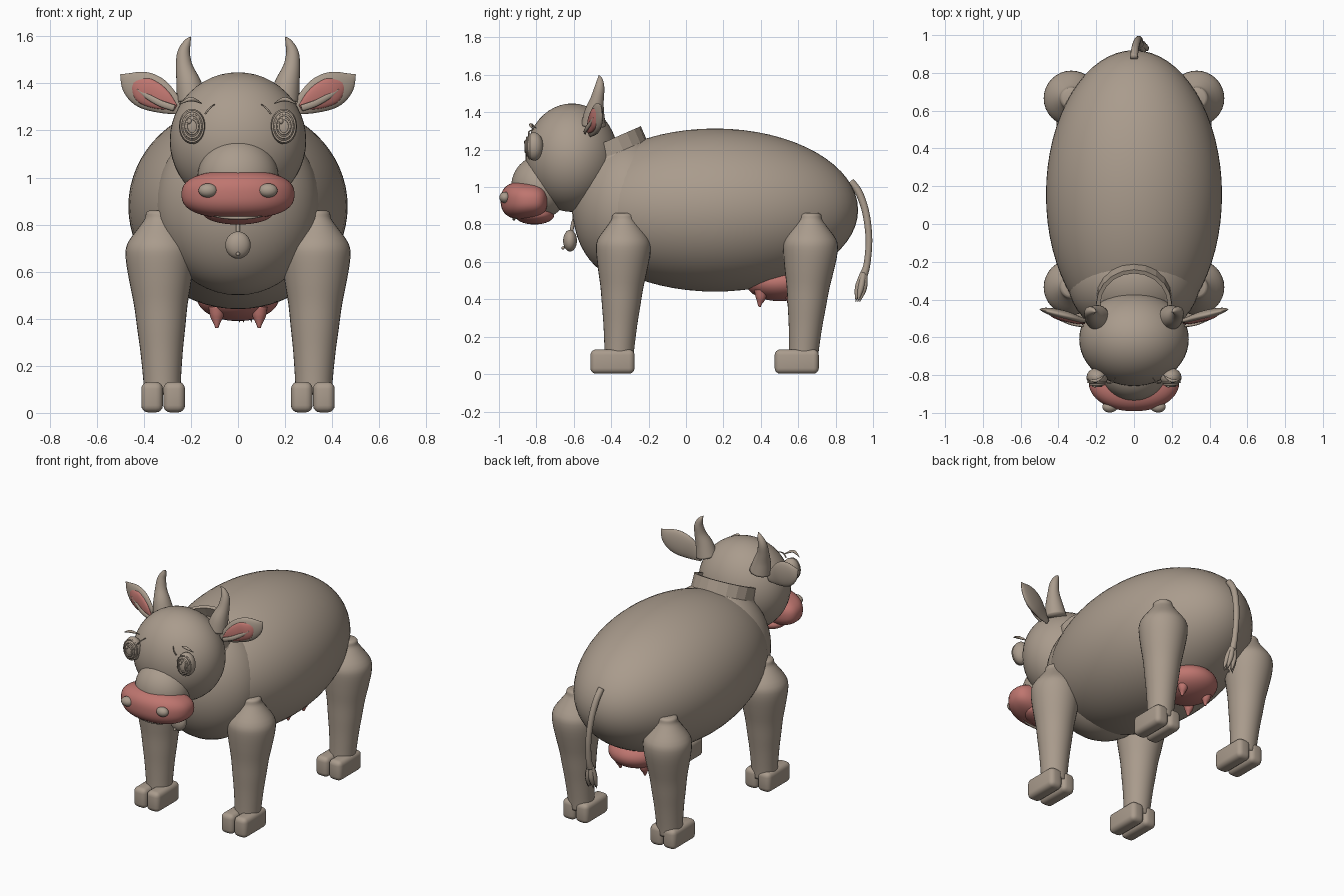
import bpy, bmesh, math
from mathutils import Vector

if "Cube" in bpy.data.objects:
    bpy.data.objects.remove(bpy.data.objects["Cube"])


def material(name, rgb):
    m = bpy.data.materials.new(name)
    m.diffuse_color = (*rgb, 1)
    m.use_nodes = True
    m.node_tree.nodes["Principled BSDF"].inputs["Base Color"].default_value = m.diffuse_color
    return m


HIDE = material("taupe_hide", (0.40, 0.33, 0.265))
PINK = material("soft_pink", (0.52, 0.18, 0.16))


def finish(name, bm, mat, smooth=True):
    bmesh.ops.recalc_face_normals(bm, faces=bm.faces)
    me = bpy.data.meshes.new(name)
    bm.to_mesh(me)
    bm.free()
    me.materials.append(mat)
    for p in me.polygons:
        p.use_smooth = smooth
    ob = bpy.data.objects.new(name, me)
    bpy.context.collection.objects.link(ob)
    return ob


def ellipsoid(name, loc, size, mat=HIDE, n=2.0, bend=0.0, seg=48):
    """Ellipsoid; n > 2 squares it off, bend sweeps the sides backward."""
    bm = bmesh.new()
    bmesh.ops.create_uvsphere(bm, u_segments=seg, v_segments=seg // 2, radius=1)
    for v in bm.verts:
        d = sum(abs(c) ** n for c in v.co) ** (1 / n)
        v.co = Vector([c / d * s for c, s in zip(v.co, size)])
        v.co.y += bend * v.co.x ** 2
        v.co += Vector(loc)
    return finish(name, bm, mat)


def loft(name, rows, mat=HIDE, flat=1.0, ref=(0, 1, 0), steps=5, seg=24):
    """Tube through (x, y, z, radius) rows; flat squashes it along ref."""
    rows = [Vector(r) for r in rows]
    p = [rows[0]] + rows + [rows[-1]]
    path = []
    for i in range(1, len(p) - 2):
        a, b, c, d = p[i - 1:i + 3]
        for k in range(steps):
            t = k / steps
            path.append(0.5 * (2 * b + (c - a) * t + (2 * a - 5 * b + 4 * c - d) * t * t
                               + (3 * b - a - 3 * c + d) * t ** 3))
    path.append(rows[-1])
    bm = bmesh.new()
    rings = []
    for i, q in enumerate(path):
        tan = (path[min(i + 1, len(path) - 1)] - path[max(i - 1, 0)]).to_3d().normalized()
        u = tan.cross(Vector(ref)).normalized()
        v = u.cross(tan)
        r = max(q[3], 0.001)
        rings.append([bm.verts.new(q.to_3d() + u * r * math.cos(a) + v * r * flat * math.sin(a))
                      for a in (2 * math.pi * j / seg for j in range(seg))])
    for r0, r1 in zip(rings, rings[1:]):
        for j in range(seg):
            k = (j + 1) % seg
            bm.faces.new((r0[j], r0[k], r1[k], r1[j]))
    bm.faces.new(rings[0])
    bm.faces.new(rings[-1])
    return finish(name, bm, mat)


def ring(name, loc, rx, rz, tube):
    """Oval ring facing the front."""
    bm = bmesh.new()
    grid = []
    for i in range(32):
        a = 2 * math.pi * i / 32
        grid.append([bm.verts.new((loc[0] + (rx + tube * math.cos(b)) * math.cos(a),
                                   loc[1] + tube * math.sin(b),
                                   loc[2] + (rz + tube * math.cos(b)) * math.sin(a)))
                     for b in (2 * math.pi * j / 8 for j in range(8))])
    for i in range(32):
        for j in range(8):
            m, n = (i + 1) % 32, (j + 1) % 8
            bm.faces.new((grid[i][j], grid[m][j], grid[m][n], grid[i][n]))
    return finish(name, bm, HIDE)


def hoof(name, loc, size):
    bm = bmesh.new()
    bmesh.ops.create_cube(bm, size=1)
    for v in bm.verts:
        v.co = Vector([c * s for c, s in zip(v.co, size)]) + Vector(loc)
    bmesh.ops.bevel(bm, geom=bm.edges[:], offset=0.03, segments=4, profile=0.5, affect='EDGES')
    return finish(name, bm, HIDE)


# Torso, chest and neck
ellipsoid("body", (0, 0.155, 0.877), (0.466, 0.765, 0.436), seg=64)
ellipsoid("chest", (0, -0.30, 0.88), (0.35, 0.305, 0.38))
loft("neck", [(0, -0.33, 1.02, 0.27), (0, -0.37, 1.11, 0.235), (0, -0.40, 1.19, 0.19)])

# Collar: open band tilted forward
bm = bmesh.new()
axis, side = Vector((0, -0.4, 0.917)), Vector((0, 0.917, 0.4))
loops = []
for h, r in ((0, 0.20), (0.08, 0.20), (0.08, 0.178), (0, 0.178)):
    c = Vector((0, -0.393, 1.172)) + axis * h
    loops.append([bm.verts.new(c + Vector((r * math.cos(a), 0, 0)) + side * r * math.sin(a))
                  for a in (2 * math.pi * j / 20 for j in range(20))])
for i in range(4):
    for j in range(20):
        k = (j + 1) % 20
        n = (i + 1) % 4
        bm.faces.new((loops[i][j], loops[i][k], loops[n][k], loops[n][j]))
finish("collar", bm, HIDE, smooth=False)

# Bell hanging from the chest
loft("bell_strap", [(0, -0.57, 0.88, 0.01), (0, -0.60, 0.82, 0.01), (0, -0.615, 0.75, 0.01)],
     ref=(1, 0, 0), seg=10)
ellipsoid("bell", (0, -0.62, 0.713), (0.054, 0.037, 0.058), seg=24)
ellipsoid("bell_clapper", (0, -0.657, 0.675), (0.009, 0.009, 0.009), seg=12)

# Head and muzzle
ellipsoid("head", (0, -0.61, 1.157), (0.29, 0.248, 0.29))
ellipsoid("muzzle", (0, -0.78, 1.0), (0.172, 0.155, 0.168))
ellipsoid("nose", (0, -0.865, 0.928), (0.24, 0.126, 0.102), PINK, n=2.5, bend=0.6)
ellipsoid("lower_lip", (0, -0.81, 0.85), (0.15, 0.105, 0.05), PINK)
loft("mouth", [(-0.13, -0.895, 0.845, 0.002), (-0.07, -0.915, 0.833, 0.007), (0, -0.92, 0.829, 0.008),
               (0.07, -0.915, 0.833, 0.007), (0.13, -0.895, 0.845, 0.002)], seg=10)

for s, tag in ((-1, "left"), (1, "right")):
    ellipsoid(f"nostril_{tag}", (s * 0.128, -0.968, 0.945), (0.04, 0.03, 0.03), seg=24)

    # Eye with raised concentric rings
    ex, ey, ez = s * 0.195, -0.812, 1.217
    ellipsoid(f"eye_{tag}", (ex, ey, ez), (0.056, 0.05, 0.075), seg=32)
    for i, f in enumerate((0.86, 0.64, 0.42)):
        ring(f"eye_ring_{i}_{tag}", (ex, ey - 0.05 * math.sqrt(1 - f * f), ez),
             0.056 * f, 0.075 * f, 0.005)
    ellipsoid(f"eye_glint_{tag}", (ex - 0.012, ey - 0.046, ez + 0.022), (0.01, 0.008, 0.012), seg=12)

    # Brow and inner lash
    loft(f"brow_{tag}", [(s * 0.155, -0.80, 1.315, 0.002), (s * 0.20, -0.83, 1.333, 0.009),
                         (s * 0.25, -0.82, 1.312, 0.002)], seg=10)
    loft(f"lash_{tag}", [(s * 0.14, -0.84, 1.27, 0.004), (s * 0.12, -0.84, 1.295, 0.004),
                         (s * 0.10, -0.815, 1.31, 0.002)], seg=8)

    # Horn
    loft(f"horn_{tag}", [(s * 0.195, -0.495, 1.33, 0.066), (s * 0.21, -0.49, 1.40, 0.053),
                         (s * 0.228, -0.475, 1.47, 0.036), (s * 0.231, -0.463, 1.53, 0.027),
                         (s * 0.215, -0.46, 1.575, 0.015), (s * 0.20, -0.467, 1.598, 0.001)])

    # Ear: shell, pink lining and a central tuft
    face = (s * 0.3, -0.95, 0)
    loft(f"ear_{tag}", [(s * 0.24, -0.515, 1.285, 0.02), (s * 0.29, -0.505, 1.317, 0.052),
                        (s * 0.35, -0.487, 1.352, 0.075), (s * 0.41, -0.472, 1.378, 0.075),
                        (s * 0.46, -0.46, 1.406, 0.05), (s * 0.50, -0.453, 1.438, 0.001)],
         flat=0.3, ref=face)
    loft(f"ear_lining_{tag}", [(s * 0.265, -0.525, 1.297, 0.012), (s * 0.31, -0.515, 1.325, 0.04),
                               (s * 0.36, -0.50, 1.352, 0.056), (s * 0.41, -0.487, 1.376, 0.052),
                               (s * 0.468, -0.466, 1.415, 0.001)], PINK, flat=0.3, ref=face)
    loft(f"ear_tuft_{tag}", [(s * 0.27, -0.54, 1.295, 0.014), (s * 0.33, -0.53, 1.315, 0.014),
                             (s * 0.39, -0.507, 1.348, 0.011), (s * 0.43, -0.495, 1.375, 0.001)],
         flat=0.5, ref=face, seg=12)

    # Legs with cloven hooves
    for y, end in ((-0.335, "front"), (0.665, "rear")):
        bottom = -0.027 if end == "front" else -0.043
        profile = ((0.08, 0.078), (0.14, 0.08), (0.26, 0.09), (0.36, 0.102), (0.46, 0.114),
                   (0.56, 0.132), (0.66, 0.146), (0.72, 0.138), (0.79, 0.088), (0.825, 0.064),
                   (0.85, 0.058), (0.86, 0.045))
        rows = []
        for z, r in profile:
            k = max(0, 1 - z / 0.66)
            rows.append((s * (0.32 + 0.012 * min(1, z / 0.7)), y + bottom * k, z, r))
        loft(f"{end}_leg_{tag}", rows, steps=3, seg=32)
        for t in (-1, 1):
            hoof(f"{end}_hoof_{tag}_{'outer' if t == s else 'inner'}",
                 (s * 0.318 + t * 0.047, y - 0.058 if end == "front" else y - 0.073, 0.067),
                 (0.092, 0.236, 0.13))

# Udder with four teats
ellipsoid("udder", (0, 0.50, 0.49), (0.175, 0.18, 0.10), PINK)
for x in (-0.09, 0.09):
    for y in (0.40, 0.56):
        loft("teat", [(x, y, 0.45, 0.035), (x, y, 0.41, 0.028), (x, y - 0.005, 0.38, 0.014),
                      (x, y - 0.006, 0.36, 0.006)], PINK, seg=16)

# Tail with a brush of strands
loft("tail", [(0, 0.88, 1.03, 0.02), (0.005, 0.925, 0.97, 0.02), (0.015, 0.962, 0.86, 0.019),
              (0.025, 0.978, 0.72, 0.018), (0.03, 0.968, 0.59, 0.018), (0.03, 0.95, 0.53, 0.022)],
     ref=(1, 0, 0), seg=16)
for i in range(6):
    a = 2 * math.pi * i / 6
    dx, dy = math.cos(a), math.sin(a)
    loft("tail_strand", [(0.03 + 0.008 * dx, 0.95 + 0.006 * dy, 0.54, 0.014),
                         (0.035 + 0.026 * dx, 0.935 + 0.018 * dy, 0.46, 0.017),
                         (0.04 + 0.034 * dx, 0.918 + 0.012 * dy, 0.385, 0.001)],
         ref=(1, 0, 0), seg=10)
